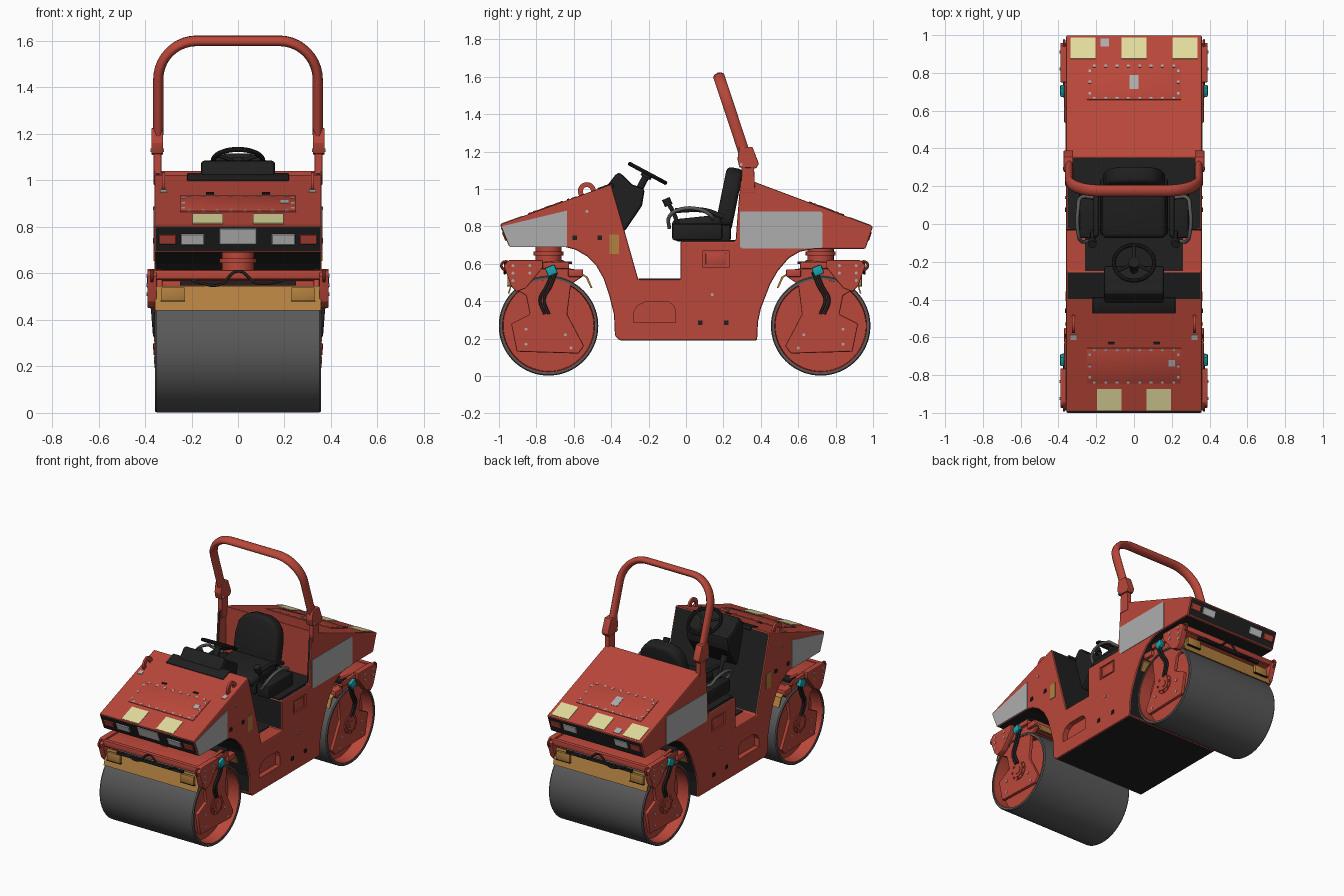
import bpy, bmesh, math
from mathutils import Matrix, Vector

if "Cube" in bpy.data.objects:
    bpy.data.objects.remove(bpy.data.objects["Cube"])

def material(name, rgb):
    m = bpy.data.materials.new(name)
    m.diffuse_color = (*rgb, 1)
    m.use_nodes = True
    m.node_tree.nodes["Principled BSDF"].inputs["Base Color"].default_value = m.diffuse_color
    return m

RED = material("red paint", (0.49, 0.063, 0.042))
BLACK = material("black", (0.014, 0.014, 0.014))
STEEL = material("drum steel", (0.10, 0.10, 0.10))
GREY = material("light grey", (0.42, 0.42, 0.42))
LAMP = material("lamp grey", (0.58, 0.58, 0.58))
TAN = material("tan", (0.45, 0.22, 0.05))
CREAM = material("cream", (0.76, 0.71, 0.34))
TEAL = material("teal", (0.01, 0.37, 0.43))
ENDS = ((-1, "front"), (1, "rear"))
SIDES = ((-1, "left"), (1, "right"))

def finish(name, bm, mat, angle=32):
    bmesh.ops.recalc_face_normals(bm, faces=bm.faces)
    me = bpy.data.meshes.new(name)
    bm.to_mesh(me)
    bm.free()
    for m in mat if isinstance(mat, list) else [mat]:
        me.materials.append(m)
    me.shade_smooth()
    me.set_sharp_from_angle(angle=math.radians(angle))
    ob = bpy.data.objects.new(name, me)
    bpy.context.scene.collection.objects.link(ob)
    return ob

def bevel(bm, width, segs=2, limit=0.5):
    if width:
        es = [e for e in bm.edges if e.calc_face_angle(0) > limit]
        bmesh.ops.bevel(bm, geom=es, offset=width, segments=segs, profile=0.5, affect='EDGES')

def box(name, loc, size, mat, rot=0, bev=0, segs=2):
    bm = bmesh.new()
    bmesh.ops.create_cube(bm, size=1)
    bmesh.ops.scale(bm, vec=size, verts=bm.verts)
    bevel(bm, bev, segs)
    bm.transform(Matrix.Translation(loc) @ Matrix.Rotation(rot, 4, 'X'))
    return finish(name, bm, mat)

def prism(name, pts, x0, x1, mat, bev=0, rule=None, segs=2, angle=21):
    """Side profile of (y, z) points extruded along x."""
    bm = bmesh.new()
    f = bm.faces.new([bm.verts.new((x0, y, z)) for y, z in pts])
    ext = bmesh.ops.extrude_face_region(bm, geom=[f])
    bmesh.ops.translate(bm, vec=(x1 - x0, 0, 0),
                        verts=[v for v in ext["geom"] if isinstance(v, bmesh.types.BMVert)])
    bmesh.ops.recalc_face_normals(bm, faces=bm.faces)
    if rule:
        for f in bm.faces:
            f.material_index = rule(f.normal, f.calc_center_median())
    bevel(bm, bev, segs)
    return finish(name, bm, mat, angle)

def lathe(name, prof, loc, axis, mat, n=64):
    """Closed (radius, height) profile spun about an axis."""
    bm = bmesh.new()
    rings = []
    for i in range(n):
        a = 2 * math.pi * i / n
        rings.append([bm.verts.new((r * math.cos(a), r * math.sin(a), h)) for r, h in prof])
    for i in range(n):
        a, b = rings[i], rings[(i + 1) % n]
        for j in range(len(prof)):
            k = (j + 1) % len(prof)
            bm.faces.new((a[j], b[j], b[k], a[k]))
    bmesh.ops.remove_doubles(bm, verts=bm.verts, dist=1e-6)
    q = Vector((0, 0, 1)).rotation_difference(Vector(axis))
    bm.transform(Matrix.Translation(loc) @ q.to_matrix().to_4x4())
    return finish(name, bm, mat)

def disc(name, loc, axis, r, h, mat, n=32):
    return lathe(name, [(0, -h / 2), (r, -h / 2), (r, h / 2), (0, h / 2)], loc, axis, mat, n)

def torus(name, loc, axis, R, r, mat):
    prof = [(R + r * math.cos(t * math.pi / 5), r * math.sin(t * math.pi / 5)) for t in range(10)]
    return lathe(name, prof, loc, axis, mat, 40)

def tube(name, pts, r, mat, smooth=True):
    cu = bpy.data.curves.new(name, 'CURVE')
    cu.dimensions, cu.bevel_depth, cu.bevel_resolution, cu.use_fill_caps = '3D', r, 3, True
    sp = cu.splines.new('BEZIER' if smooth else 'POLY')
    if smooth:
        sp.bezier_points.add(len(pts) - 1)
        for p, co in zip(sp.bezier_points, pts):
            p.co, p.handle_left_type, p.handle_right_type = co, 'AUTO', 'AUTO'
        sp.resolution_u = 6
    else:
        sp.points.add(len(pts) - 1)
        for p, co in zip(sp.points, pts):
            p.co = (*co, 1)
    cu.materials.append(mat)
    ob = bpy.data.objects.new(name, cu)
    bpy.context.scene.collection.objects.link(ob)
    return ob

# Main body: one side profile, black on undersides, cockpit and end faces
profile = [(-.995, .81), (-.40, 1.025), (-.33, .78), (-.255, .515), (-.03, .515), (-.03, .72), (.265, .72),
           (.29, 1.04), (.36, 1.04), (1.0, .80), (.96, .68), (.69, .68), (.61, .665), (.55, .63), (.49, .56),
           (.45, .49), (.40, .36), (.385, .29), (.38, .19), (-.355, .19), (-.38, .215), (-.385, .33), (-.41, .43),
           (-.44, .52), (-.48, .59), (-.53, .64), (-.59, .675), (-.65, .69), (-.945, .69)]

def body_rule(n, c):
    return 0 if abs(n.x) > .5 or (n.z > .5 and not .6 < c.z < .75) else 1
body = prism("body", profile, -.36, .36, [RED, BLACK], .008, body_rule)

def cut(pts, x0, x1):
    cutter = prism("cutter", pts, x0, x1, RED)
    mod = body.modifiers.new("cut", 'BOOLEAN')
    mod.operation, mod.object, mod.solver = 'DIFFERENCE', cutter, 'EXACT'
    bpy.context.view_layer.objects.active = body
    bpy.ops.object.modifier_apply(modifier=mod.name)
    bpy.data.objects.remove(cutter)

# Recess behind the seat, leaving thin side cheeks
cut([(.2, .722), (.352, .722), (.352, 1.1), (.2, 1.1)], -.338, .338)
box("seat_deck", (0, .16, .722), (.67, .38, .008), BLACK)

for s, side in SIDES:
    # Step pockets and latch pockets cut into the body
    cut([(-.28, .285), (-.055, .285), (-.055, .345), (-.065, .375), (-.09, .395), (-.22, .395), (-.26, .375), (-.28, .34)],
        s * .325, s * .4)
    cut([(.09, .58), (.23, .58), (.23, .67), (.09, .67)], s * .35, s * .4)
    box(side + "_latch", (s * .35, .16, .625), (.012, .11, .065), RED, 0, .004)
    # Side plates, decals and plugs
    x0, x1 = s * .358, s * .363
    prism(side + "_front_side_plate", [(-.985, .80), (-.635, .885), (-.635, .69), (-.94, .69)], x0, x1, GREY)
    prism(side + "_rear_side_plate", [(.29, .69), (.29, .88), (.72, .88), (.73, .87), (.73, .69), (.72, .682), (.3, .682)],
          x0, x1, GREY)
    box(side + "_tan_label", (s * .36, -.383, .705), (.006, .05, .105), TAN)
    for y, z in ((-.595, .74), (-.46, .74), (.075, .285), (.215, .285)):
        box(side + "_plug", (s * .36, y, z), (.01, .024, .024), BLACK)
    for y, z in ((-.53, .88), (.14, .435)):
        disc(side + "_bolt", (s * .361, y, z), (1, 0, 0), .008, .008, GREY, 12)
    # Lifting eyes on the front hood
    lathe(side + "_lifting_eye", [(.022, -.007), (.048, -.007), (.048, .007), (.022, .007)],
          (s * .32, -.53, .988), (1, 0, 0), RED, 24)
    box(side + "_lifting_eye_foot", (s * .32, -.525, .968), (.014, .14, .02), RED, .345)
    box(side + "_eye_label", (s * .32, -.6, .953), (.03, .03, .006), GREY, .345)
    # Roll bar posts and hinge brackets
    prism(side + "_roll_bar_post", [(.295, .98), (.37, .98), (.36, 1.2), (.3, 1.2)], s * .33, s * .363, RED, .004)
    prism(side + "_roll_bar_hinge", [(.285, 1.115), (.375, 1.11), (.39, 1.135), (.355, 1.225), (.285, 1.225), (.275, 1.16)],
          s * .322, s * .373, RED, .005)
    disc(side + "_hinge_pin", (s * .347, .295, 1.13), (1, 0, 0), .008, .058, GREY, 16)
# Crisp flat panels: bevels and cut edges stay sharp
body.data.shade_flat()

# Hood tops: cream patches, bolted hatch, small labels
def on_hood(name, e, x, y, size, mat, t=.006, bev=0):
    m, z = (.361, .81 + (y + .995) * .361) if e < 0 else (-.375, .80 + (1.0 - y) * .375)
    return box(name, (x, y, z), (*size, t), mat, math.atan(m), bev)

for e, end in ENDS:
    for x in ((-.13, .13) if e < 0 else (-.27, 0, .27)):
        on_hood(end + "_cream_patch", e, x, e * .93, (.13, .12), CREAM)
    on_hood(end + "_hatch", e, 0, e * .75, (.5, .2), RED, .008, .003)
    for i in range(8):
        for dy in (-.085, .085):
            on_hood(end + "_hatch_bolt", e, -.21 + i * .06, e * .75 + dy, (.014, .014), GREY, .012)
    for x in (-.235, .235):
        for dy in (-.06, 0, .06):
            on_hood(end + "_hatch_bolt", e, x, e * .75 + dy, (.014, .014), GREY, .012)
    # Lamp panel on the end face
    tilt = .395 if e < 0 else -.322
    yc = -.969 if e < 0 else .979
    for x, w, h, mat, nm in ((0, .16, .075, LAMP, "plate"), (-.195, .1, .05, LAMP, "lamp"), (.195, .1, .05, LAMP, "lamp"),
                             (-.303, .075, .045, RED, "marker"), (.303, .075, .045, RED, "marker")):
        box(end + "_" + nm, (x, yc, .76 if w > .15 else .747), (w, .014, h), mat, tilt, .003, 1)
on_hood("small_label", -1, .2, -.735, (.035, .035), GREY, .012)
on_hood("small_label", 1, -.155, .96, (.045, .045), GREY)
on_hood("small_label", 1, 0, .75, (.05, .08), GREY, .012)
for x in (-.12, .12):
    on_hood("hood_latch", -1, x, -.63, (.035, .012), BLACK, .012)

# Roll bar: oval hoop leaning forward
hoop = [(-.343, 0, 0), (-.343, 0, .25)]
hoop += [(-.343 + .165 * (1 - math.cos(a)), 0, .25 + .175 * math.sin(a)) for a in [i * math.pi / 20 for i in range(1, 11)]]
hoop += [(-x, y, z) for x, y, z in reversed(hoop)]
bar = tube("roll_bar", hoop, .022, RED, False)
bar.rotation_euler.x, bar.location, bar.scale = .32, (0, .31, 1.197), (1, 1.45, 1)

# Cockpit: floor mat, dash, steering
box("floor_mat", (0, -.14, .516), (.52, .22, .008), BLACK)
prism("dash", [(-.45, .98), (-.42, 1.02), (-.37, 1.085), (-.35, 1.085), (-.29, 1.025), (-.22, 1.0), (-.235, .91), (-.33, .77), (-.4, .9)],
      -.16, .16, BLACK, .015)
box("dash_lip", (0, -.43, 1.008), (.44, .09, .022), BLACK, .34, .006)
n = Vector((0, .47, .88)).normalized()
hub = Vector((0, -.205, 1.083))
torus("steering_wheel", hub, n, .107, .011, BLACK)
disc("steering_hub", hub - n * .01, n, .03, .03, BLACK)
tube("steering_column", [hub, hub - n * .2], .02, BLACK, False)
u = Vector((1, 0, 0))
for k in range(3):
    a = math.pi / 2 + k * math.tau / 3
    tube("steering_spoke", [hub - n * .005, hub + .105 * (u * math.cos(a) + n.cross(u) * math.sin(a))], .008, BLACK, False)

# Seat and controls
box("seat_base", (0, .09, .765), (.36, .3, .09), BLACK, 0, .015)
box("seat_cushion", (0, .06, .815), (.34, .27, .07), BLACK, .1, .03, 4)
half = [(.12, -.17), (.165, -.12), (.165, .02), (.15, .1), (.11, .15), (.05, .17)]
back = prism("seat_back", half + [(-a, b) for a, b in reversed(half)], -.045, .045, BLACK, .025, None, 3, 40)
back.matrix_world = Matrix.Translation((0, .23, .945)) @ Matrix.Rotation(-.2, 4, 'X') @ Matrix.Rotation(math.pi / 2, 4, 'Z')
for s, side in SIDES:
    box(side + "_console", (s * .24, .06, .77), (.1, .27, .09), BLACK, 0, .015)
    tube(side + "_grab_rail", [(s * .21, .14, .84), (s * .28, .14, .85), (s * .295, .09, .885), (s * .295, -.05, .885),
                               (s * .28, -.09, .85), (s * .24, -.09, .79)], .01, STEEL)
    tube(side + "_armrest", [(s * .2, .2, .85), (s * .2, .1, .885), (s * .2, -.06, .885)], .014, BLACK)
    tube(side + "_lever", [(s * .22, -.04, .8), (s * .22, -.07, .88), (s * .22, -.1, .93)], .012, BLACK)
    disc(side + "_lever_knob", (s * .22, -.1, .93), (0, -.4, .9), .022, .04, BLACK, 16)

# Drum assemblies, mirrored front to rear
for e, end in ENDS:
    c = -.735 if e < 0 else .72
    P = lambda pts: [(c + e * a, z) for a, z in pts]
    lathe(end + "_drum", [(.25, -.357), (.261, -.357), (.266, -.35), (.266, .35), (.261, .357), (.25, .357)],
          (0, c, .268), (1, 0, 0), STEEL, 96)
    lathe(end + "_drum_core", [(0, -.27), (.242, -.27), (.246, -.352), (.252, -.352), (.252, .352), (.246, .352), (.242, .27), (0, .27)],
          (0, c, .268), (1, 0, 0), RED)
    disc(end + "_steering_bearing", (0, c, .645), (0, 0, 1), .07, .11, RED)
    disc(end + "_bearing_flange", (0, c, .655), (0, 0, 1), .08, .02, RED)
    box(end + "_yoke_top", (0, c + e * .05, .59), (.74, .32, .035), RED, 0, .006)
    box(end + "_yoke_beam", (0, c + e * .21, .595), (.78, .03, .04), RED, 0, .006)
    box(end + "_yoke_inner_beam", (0, c - e * .145, .55), (.74, .08, .04), RED, 0, .006)
    box(end + "_spray_bar", (0, c + e * .22, .556), (.5, .018, .018), BLACK)
    box(end + "_hose_bar", (0, c - e * .09, .605), (.72, .07, .015), BLACK)
    tube(end + "_spray_hose", [(-.2, c + e * .225, .57), (-.08, c + e * .235, .55), (0, c + e * .23, .61),
                               (.08, c + e * .235, .56), (.2, c + e * .225, .57)], .006, BLACK)
    # Scrapers on both sides of the drum
    prism(end + "_outer_scraper", P([(.218, .44), (.185, .545), (.178, .545), (.21, .44)]), -.357, .357, TAN)
    prism(end + "_inner_scraper", P([(-.235, .47), (-.21, .53), (-.16, .56), (-.16, .55), (-.2, .525), (-.225, .47)]),
          -.357, .357, TAN)
    for x in (-.28, .28):
        box(end + "_scraper_bracket", (x, c + e * .21, .51), (.1, .02, .06), TAN, 0, .004)
        box(end + "_scraper_bracket_edge", (x, c + e * .21, .482), (.106, .024, .005), BLACK)
    for s, side in SIDES:
        nm = end + "_" + side
        # Yoke cheek, lower arm and drum motor
        prism(nm + "_yoke_cheek", P([(.21, .62), (.24, .59), (.2, .48), (.17, .45), (.12, .47), (.03, .58), (.03, .62)]),
              s * .35, s * .39, RED, .005)
        prism(nm + "_yoke_arm", P([(.14, .6), (.19, .47), (.12, .43), (.1, .33), (.2, .28), (.17, .13), (-.16, .12), (-.19, .16),
                                   (-.1, .33), (-.12, .49), (-.18, .53), (-.17, .565), (-.11, .575), (-.08, .62)]),
              s * .325, s * .35, RED, .006)
        for r, x in ((.065, .355), (.045, .36), (.025, .364)):
            disc(nm + "_drum_motor", (s * (x - .02), c, .275), (1, 0, 0), r, .04, RED)
        for k in range(8):
            a = k * math.tau / 8
            disc(nm + "_motor_bolt", (s * .355, c + .055 * math.cos(a), .275 + .055 * math.sin(a)), (1, 0, 0), .007, .012, RED, 10)
        for a, z, x in ((.19, .59, .39), (.19, .55, .39), (.19, .51, .39), (.1, .59, .39), (.1, .55, .39), (.12, .25, .35),
                        (.12, .17, .35), (-.09, .22, .35), (-.12, .15, .35)):
            disc(nm + "_bolt", (s * x, c + e * a, z), (1, 0, 0), .008, .008, GREY, 12)
        # Towing ring, hose fitting and hoses
        torus(nm + "_tow_ring", (s * .37, c + e * .23, .59), (1, 0, 0), .022, .007, RED)
        box(nm + "_hose_fitting", (s * .374, c - e * .015, .563), (.034, .055, .05), TEAL, .4, .008)
        for d in (0, .022):
            tube(nm + "_hose", [(s * .374, c - e * (.02 + d), .555), (s * .37, c + e * (.01 - d), .48),
                                (s * .364, c + e * (.045 - d), .41), (s * .358, c + e * (.02 - d), .33)], .008, BLACK)
